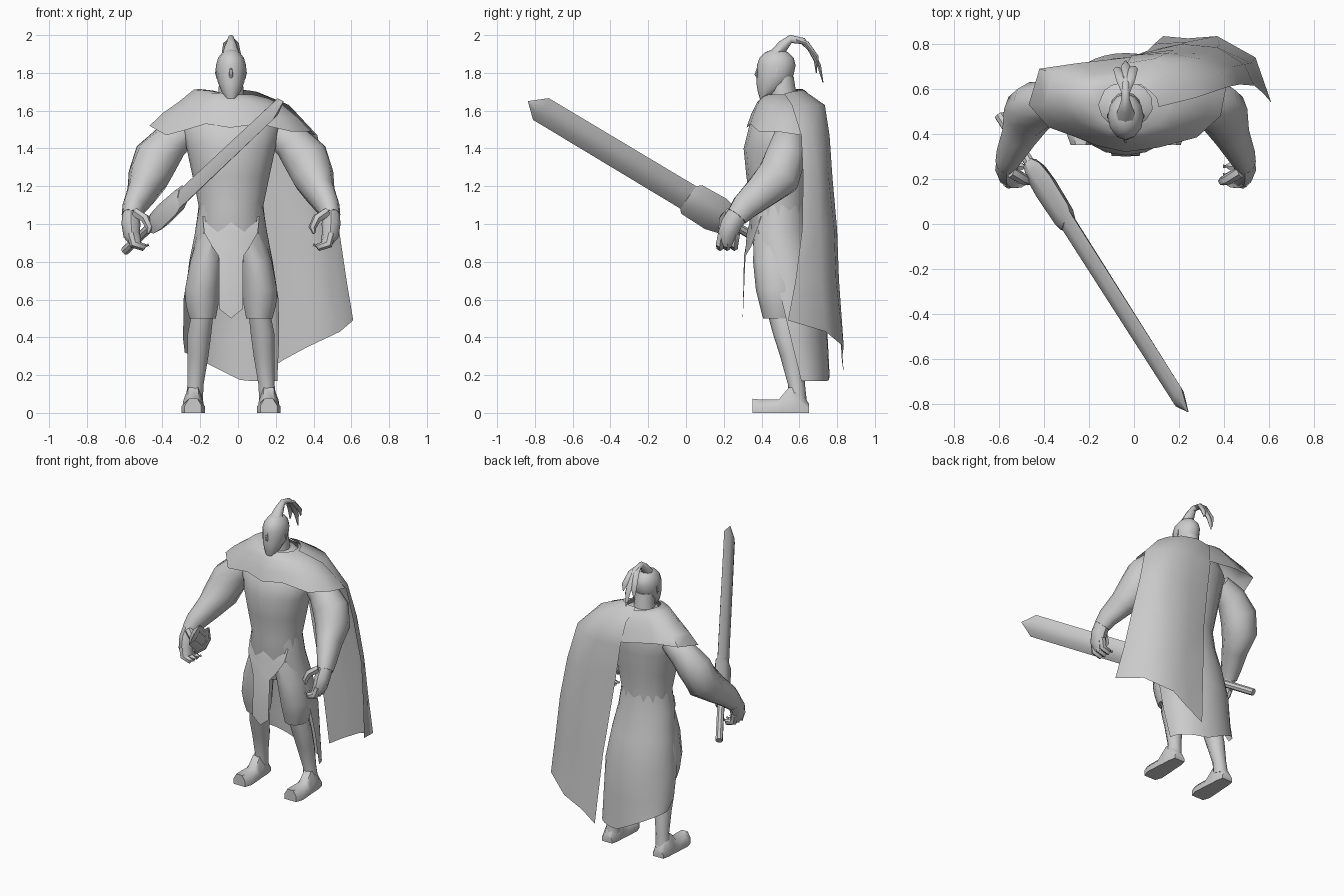
import bpy, bmesh, math
from mathutils import Vector

CX = -0.037  # body centre line
grey = bpy.data.materials.new("plain_grey")
grey.diffuse_color = (0.6, 0.6, 0.6, 1)


def loft(name, rings, closed=True, caps=True, angle=50):
    """Skin a list of equal-length point rings."""
    bm = bmesh.new()
    vs = [[bm.verts.new(p) for p in r] for r in rings]
    n = len(vs[0])
    for a, b in zip(vs, vs[1:]):
        for i in range(n if closed else n - 1):
            j = (i + 1) % n
            bm.faces.new((a[i], a[j], b[j], b[i]))
    if closed and caps:
        bm.faces.new(vs[0])
        bm.faces.new(vs[-1])
    bmesh.ops.recalc_face_normals(bm, faces=bm.faces)
    me = bpy.data.meshes.new(name)
    bm.to_mesh(me)
    bm.free()
    me.materials.append(grey)
    me.shade_smooth()
    me.set_sharp_from_angle(angle=math.radians(angle))
    ob = bpy.data.objects.new(name, me)
    bpy.context.collection.objects.link(ob)
    return ob


def oval(x, y, z, rx, ry, n=12):
    return [(x + rx * math.sin(k * math.tau / n), y - ry * math.cos(k * math.tau / n), z)
            for k in range(n)]


def tube(name, stations, n=8, side=(1, 0, 0)):
    """Tube along (x, y, z, radius across, radius deep) stations."""
    pts = [Vector(s[:3]) for s in stations]
    rings = []
    for i, s in enumerate(stations):
        t = (pts[min(i + 1, len(pts) - 1)] - pts[max(i - 1, 0)]).normalized()
        u = Vector(side)
        u = (u - t * u.dot(t)).normalized()
        v = t.cross(u)
        rings.append([pts[i] + u * s[3] * math.cos(k * math.tau / n)
                      + v * s[4] * math.sin(k * math.tau / n) for k in range(n)])
    return loft(name, rings)


# torso, from pelvis to base of neck
torso = [(.80, .13, .48, .10), (.96, .186, .49, .155), (1.1, .172, .49, .15),
         (1.25, .203, .49, .17), (1.4, .235, .49, .185), (1.52, .26, .51, .175),
         (1.62, .18, .54, .12), (1.68, .09, .53, .09)]
loft("torso", [oval(CX, y, z, rx, ry, 16) for z, rx, y, ry in torso])

# open-fronted long robe skirt, hem rising towards the right leg
rows = []
for z, rx, ry, cy, amax in [(1.10, .17, .148, .49, 136), (.96, .192, .162, .492, 132),
                            (.80, .222, .18, .52, 115), (.6, .252, .2, .54, 100),
                            (.4, .255, .19, .56, 92), (.17, .245, .15, .61, 90)]:
    ring = [(CX + rx * math.sin(a), cy + ry * math.cos(a))
            for a in [math.radians(amax * k / 8) for k in range(-8, 9)]]
    rows.append([(x, y, z + (max(0, .02 - x) * .5 if z < .2 else 0)) for x, y in ring])
loft("robe_skirt", rows, closed=False)

# front tabard hanging between the legs
rows = [[(CX - w, ye, ze), (CX, ym, zm), (CX + w, ye, ze)] for w, ye, ym, ze, zm in
        [(.15, .40, .345, 1.04, 1.04), (.142, .37, .322, .955, .955), (.10, .345, .316, .88, .88),
         (.065, .315, .307, .83, .83), (.062, .303, .30, .55, .50)]]
loft("tabard", rows, closed=False)

# head, neck, nose and ears
head = [(1.665, .025, .39, .42), (1.70, .05, .38, .49), (1.75, .07, .372, .55),
        (1.79, .078, .376, .57), (1.84, .08, .375, .58), (1.88, .068, .39, .57),
        (1.91, .045, .42, .54), (1.925, .015, .46, .50)]
loft("head", [oval(CX, (a + b) / 2, z, rx, (b - a) / 2) for z, rx, a, b in head])
loft("neck", [oval(CX, .52, 1.62, .075, .075), oval(CX, .51, 1.78, .06, .06)])
tube("nose", [(CX, .382, 1.83, .006, .006), (CX, .370, 1.79, .011, .009),
              (CX, .382, 1.772, .008, .006)], 6)
for s, tag in ((-1, "right"), (1, "left")):
    tube(tag + "_ear", [(CX + s * .073, .475, 1.77, .004, .006),
                        (CX + s * .079, .48, 1.80, .005, .012),
                        (CX + s * .077, .485, 1.825, .004, .008)], 6)

# knotted ponytail with loose strands
tube("ponytail_knot", [(CX, .48, 1.90, .045, .035), (CX, .515, 1.945, .032, .03),
                       (CX, .555, 1.98, .018, .022), (CX, .62, 1.968, .018, .018),
                       (CX, .66, 1.92, .014, .01)])
for i, (dx, ye, ze) in enumerate([(-.035, .69, 1.80), (0, .725, 1.75), (.035, .70, 1.84)]):
    tube(f"ponytail_strand_{i}", [(CX, .56, 1.985, .008, .014),
                                  (CX + dx * .5, .64, 1.955, .024, .014),
                                  (CX + dx, (.66 + ye) / 2 + .012, (1.93 + ze) / 2, .02, .012),
                                  (CX + dx * 1.1, ye, ze, .003, .003)], 6)

# shoulder mantle with uneven hem
hem = [(-.04, .32, 1.51), (-.17, .35, 1.53), (-.27, .39, 1.50), (-.38, .43, 1.47),
       (-.468, .53, 1.52), (-.42, .69, 1.55), (-.25, .715, 1.54), (-.03, .74, 1.50),
       (.15, .735, 1.48), (.29, .705, 1.48), (.41, .61, 1.47), (.385, .48, 1.49),
       (.28, .385, 1.49), (.11, .34, 1.53)]
neck = []
for x, y, z in hem:
    a = math.atan2((x - CX) / .42, -(y - .53) / .22)
    neck.append(Vector((CX + .12 * math.sin(a), .53 - .10 * math.cos(a), 1.685)))


def mantle_ring(t, lift, left_lift=0):
    return [p.lerp(Vector(h), t) + Vector((0, 0, lift + max(0, -h[0]) * left_lift))
            for p, h in zip(neck, hem)]


loft("mantle", [mantle_ring(0, 0, .05), mantle_ring(.25, .03, .08), mantle_ring(.5, .045),
                mantle_ring(.78, .03), hem], caps=False, angle=60)

# long cape, draped from the neck over the left shoulder
cape = [[(-.04, .62, 1.705), (.03, .62, 1.71), (.07, .59, 1.705), (.10, .56, 1.70), (.11, .52, 1.69)]]
flat_rows = [(1.63, [(-.03, .715), (.09, .735), (.19, .70), (.25, .63), (.27, .56)]),
             (1.47, [(-.01, .75), (.15, .76), (.29, .735), (.39, .67), (.42, .61)]),
             (1.25, [(.02, .755), (.18, .775), (.33, .755), (.44, .70), (.47, .62)]),
             (.97, [(.06, .77), (.21, .80), (.37, .785), (.49, .71), (.535, .615)]),
             (.70, [(.09, .80), (.24, .81), (.38, .795), (.52, .715), (.575, .58)])]
cape += [[(x, y, z) for x, y in r] for z, r in flat_rows]
cape.append([(.13, .835, .21), (.24, .825, .28), (.37, .835, .35), (.54, .74, .43), (.61, .54, .49)])
loft("cape", cape, closed=False, angle=60)

# limbs, built for both sides
for s, tag in ((-1, "right"), (1, "left")):
    def limb(part, stations, n=8):
        tube(f"{tag}_{part}", [(CX + s * st[0], *st[1:]) for st in stations], n)

    limb("arm", [(.22, .55, 1.50, .07, .07), (.315, .545, 1.44, .10, .09),
                 (.395, .525, 1.35, .122, .11), (.435, .49, 1.25, .112, .12),
                 (.47, .40, 1.17, .082, .095), (.515, .31, 1.09, .062, .075),
                 (.53, .27, 1.04, .05, .06)], 10)
    limb("palm", [(.53, .28, 1.06, .045, .055), (.53, .24, 1.0, .05, .055),
                  (.525, .22, .94, .045, .052), (.50, .21, .89, .028, .045)])
    limb("thumb", [(.51, .23, 1.06, .025, .028), (.455, .20, 1.03, .025, .025),
                   (.43, .19, .98, .02, .02), (.44, .185, .95, .008, .008)], 6)
    for i in range(3):
        y = .18 + .038 * i
        limb(f"finger_{i}", [(.53, y + .01, .95, .024, .024), (.515, y, .893, .024, .024),
                             (.465, y, .878, .021, .021), (.435, y, .89, .009, .009)], 6)

    pants = [(.95, .09, .085, .48, .12), (.80, .13, .09, .48, .125), (.65, .153, .096, .488, .118),
             (.57, .153, .09, .495, .105), (.50, .15, .073, .50, .092)]
    shin = [(.53, .15, .06, .51, .08), (.42, .167, .066, .53, .07), (.30, .175, .058, .56, .062),
            (.15, .188, .045, .585, .045), (.06, .195, .048, .59, .05)]
    for part, rings in (("trouser_leg", pants), ("shin", shin)):
        loft(f"{tag}_{part}", [oval(CX + s * u, y, z, rx, ry, 10) for z, u, rx, y, ry in rings])

    # shoe, skinned from heel to toe
    shoe = [(.65, .04, .05), (.60, .05, .13), (.545, .052, .135), (.49, .057, .07),
            (.40, .062, .07), (.352, .045, .075)]
    loft(f"{tag}_shoe", [[(CX + s * .2 + k * w, y, h * f) for k, f in
                          ((-1, 0), (-1, .5), (-.5, 1), (.5, 1), (1, .5), (1, 0))]
                         for y, w, h in shoe])

# great sword held in the right hand
origin = Vector((-.31, .03, 1.13))
d = Vector((.54, -.85, .51)).normalized()
n = Vector((.865, .306, -.407))
n = (n - d * n.dot(d)).normalized()
w = n.cross(d)


def sword_part(name, stations, shape):
    loft(name, [[origin + d * t + w * (a * rw) + n * (b * rn) for a, b in shape]
                for t, rw, rn in stations], angle=40)


hexa = [(1, 0), (.4, 1), (-.4, 1), (-1, 0), (-.4, -1), (.4, -1)]
octa = [(math.cos(k * math.pi / 4), math.sin(k * math.pi / 4)) for k in range(8)]
sword_part("blade", [(-.05, .074, .027), (1.06, .072, .022), (1.148, .003, .003)], hexa)
sword_part("guard", [(.04, .06, .03), (0, .095, .038), (-.17, .10, .042), (-.26, .08, .04),
                     (-.32, .035, .03)], hexa)
sword_part("grip", [(-.30, .024, .024), (-.60, .024, .024)], octa)
